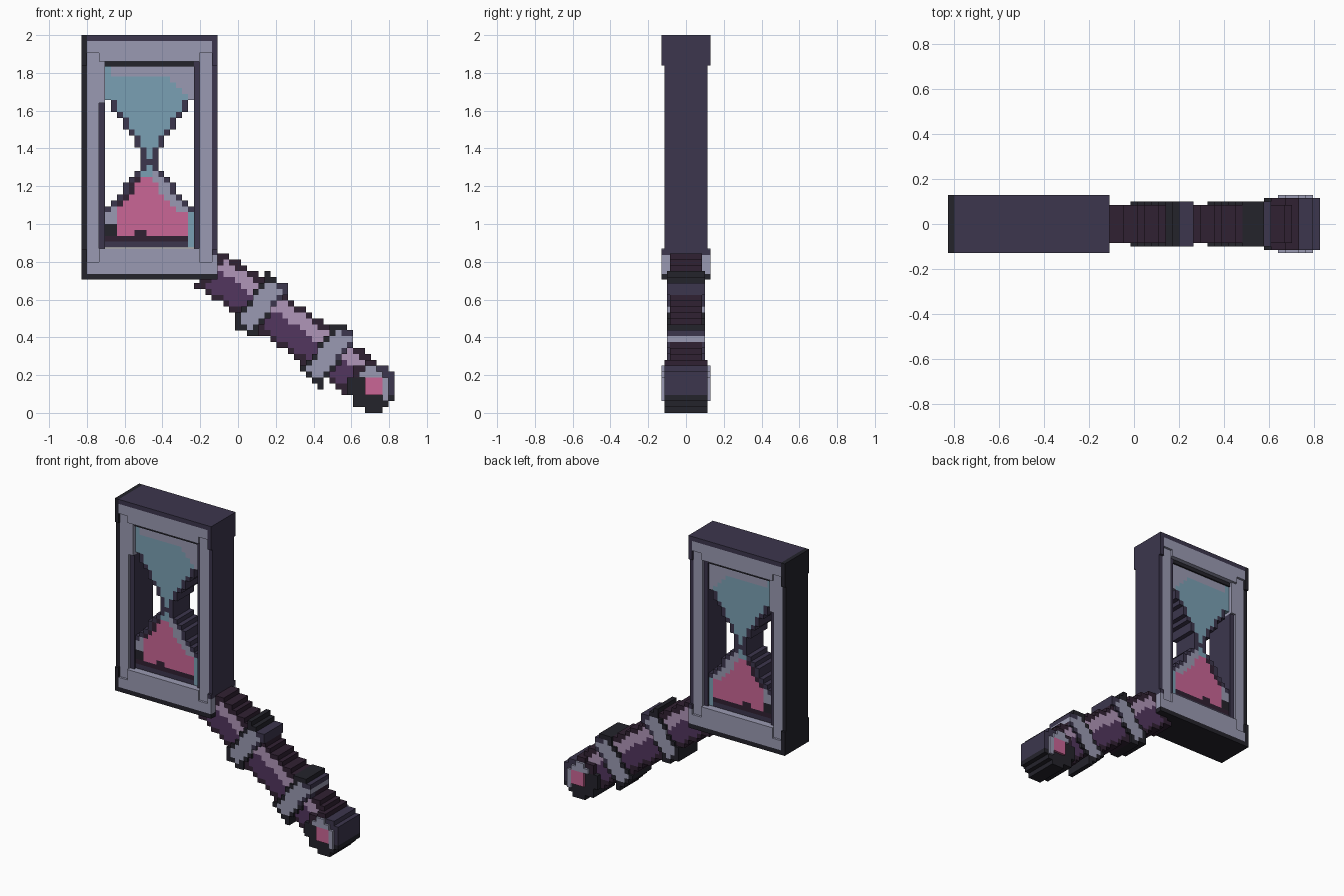
import bpy, bmesh, math

if "Cube" in bpy.data.objects:
    bpy.data.objects.remove(bpy.data.objects["Cube"], do_unlink=True)

U = 0.03125          # pixel size
X0 = -0.828          # left edge of the pixel grid


def lin(c):
    c /= 255
    return c / 12.92 if c <= 0.04045 else ((c + 0.055) / 1.055) ** 2.4


def material(name, rgb):
    m = bpy.data.materials.new(name)
    col = [lin(c) for c in rgb] + [1]
    m.use_nodes = True
    m.diffuse_color = col
    bsdf = m.node_tree.nodes["Principled BSDF"]
    bsdf.inputs["Base Color"].default_value = col
    bsdf.inputs["Roughness"].default_value = 0.9
    return m


MATS = {n: material(n, c) for n, c in {
    "black": (36, 35, 43), "slate": (60, 54, 77), "steel": (154, 154, 178),
    "teal": (122, 160, 180), "pink": (202, 102, 150), "purple": (82, 54, 94),
    "mauve": (176, 150, 184), "maroon": (48, 33, 50)}.items()}


def finish(name, bm, mats):
    me = bpy.data.meshes.new(name)
    bm.to_mesh(me)
    bm.free()
    for m in mats:
        me.materials.append(MATS[m])
    ob = bpy.data.objects.new(name, me)
    bpy.context.collection.objects.link(ob)
    return ob


def boxes(name, mat, *specs):
    """Boxes as (x0, x1, z0, z1, half depth)."""
    bm = bmesh.new()
    for x0, x1, z0, z1, d in specs:
        vs = bmesh.ops.create_cube(bm, size=1)["verts"]
        bmesh.ops.scale(bm, vec=(x1 - x0, 2 * d, z1 - z0), verts=vs)
        bmesh.ops.translate(bm, vec=((x0 + x1) / 2, 0, (z0 + z1) / 2), verts=vs)
    return finish(name, bm, [mat])


def pixel_part(name, rule, d, irange, krange):
    """Extrude the grid cells for which rule(i, k) gives a colour."""
    cells = {(i, k): rule(i, k) for i in irange for k in krange}
    cells = {c: m for c, m in cells.items() if m}
    mats = sorted(set(cells.values()))
    bm = bmesh.new()

    def quad(pts, m):
        f = bm.faces.new([bm.verts.new((X0 + i * U, y, k * U)) for i, y, k in pts])
        f.material_index = mats.index(m)

    for (i, k), m in cells.items():
        ring = [(i, k), (i + 1, k), (i + 1, k + 1), (i, k + 1)]
        quad([(a, -d, b) for a, b in ring], m)
        quad([(a, d, b) for a, b in reversed(ring)], m)
        for n, step in enumerate([(0, -1), (1, 0), (0, 1), (-1, 0)]):
            if (i + step[0], k + step[1]) not in cells:
                (a, b), (e, f) = ring[n], ring[(n + 1) % 4]
                quad([(a, d, b), (e, d, f), (e, -d, f), (a, -d, b)], m)
    bmesh.ops.remove_doubles(bm, verts=bm.verts[:], dist=1e-5)
    bmesh.ops.recalc_face_normals(bm, faces=bm.faces[:])
    return finish(name, bm, mats)


# Frame: outer edges, thicker at the ends than along the middle
E, M = 0.13, 0.115
L0, L1, L2, L3 = -0.828, -0.80, -0.735, -0.703
R0, R1, R2, R3 = -0.109, -0.137, -0.205, -0.234
boxes("frame_left_edge", "black", (L0, L1, 0.705, 0.865, E), (L0, L1, 0.865, 1.84, M),
      (L0, L1, 1.84, 2.0, E))
boxes("frame_right_edge", "slate", (R1, R0, 0.835, 0.865, E), (R1, R0, 0.865, 1.84, M),
      (R1, R0, 1.84, 2.0, E))
boxes("frame_top_edge", "slate", (L1, R1, 1.97, 2.0, E))
boxes("frame_bottom_edge", "black", (L1, R0, 0.705, 0.735, E))

# Frame: light bars and posts
boxes("frame_top_bar", "steel", (L1, R1, 1.905, 1.97, E), (L2, R2, 1.86, 1.905, E))
boxes("frame_bottom_bar", "steel", (L1, R0, 0.735, 0.80, E), (L2, R2, 0.80, 0.87, E),
      (R1, R0, 0.80, 0.835, E))
boxes("frame_posts", "steel", (L1, L2, 0.80, 1.905, M), (R2, R1, 0.80, 1.905, M))

# Frame: inner lining
boxes("lining_left", "slate", (L2, L3, 0.87, 1.64, 0.10))
boxes("lining_left_upper", "steel", (L2, L3, 1.64, 1.86, 0.115))
boxes("lining_right", "slate", (R3, R2, 0.87, 1.86, 0.10))
boxes("lining_top", "black", (L3, R3, 1.835, 1.86, 0.10))


# Hourglass: two stepped bulbs, with sand in the lower one
def hourglass(i, k):
    d = abs(i - 11)
    slope = 1 + (k - 43) * 0.62 if k > 42 else 1 + (42 - k) * 0.75
    half = min(7, int(slope + 0.05))
    if d > half:
        return None
    if k == 42 or (d == half and 34 <= k <= 52):
        return "slate"
    if k > 42:
        top = 56 - max(0, i - 14) + (2 if i == 4 else 0)
        return "steel" if k > top else "teal"
    if k >= 34:
        if k >= 40:
            return "teal" if i <= 11 else "steel"
        if i > 11:
            return "pink" if d <= half - 3 else "steel"
        return "pink" if d <= half - 2 else ("steel" if k == 34 else "maroon")
    if i == 18:
        return "teal"
    if k == 28:
        return "slate"
    if k == 29 or (k == 30 and i in (9, 10)):
        return "maroon"
    if i <= 5:
        return "steel" if k >= 32 else "black"
    return "pink"


pixel_part("hourglass", hourglass, 0.09, range(4, 19), range(28, 59))


# Handle: distance along and across its slanted axis, from the first ring
def axis(i, k):
    x, z = X0 + (i + 0.5) * U - 0.12, (k + 0.5) * U - 0.57
    return x * 0.81 - z * 0.585, x * 0.585 + z * 0.81


def grip(i, k):
    t, s = axis(i, k)
    if not -0.335 < t < 0.68 or abs(s) > 0.118:
        return None
    if abs(s) > 0.088 or t < -0.30:
        return "maroon"
    return "mauve" if s > 0.02 else "purple"


def ring_rule(centre):
    def rule(i, k):
        t, s = axis(i, k)
        t -= centre
        if abs(t) > 0.068 or abs(s) > 0.165:
            return None
        if abs(t) < 0.046 and abs(s) < 0.138:
            return "steel"
        return "slate" if t > 0 and s > 0 else "black"
    return rule


HI, HK = range(18, 53), range(0, 28)
pixel_part("handle_grip", grip, 0.085, HI, HK)
for label, centre in (("upper", 0.0), ("lower", 0.444)):
    pixel_part("handle_ring_" + label, ring_rule(centre), 0.10, HI, HK)


# Pommel with an inlaid gem and its setting
def pommel(i, k):
    x, z = X0 + (i + 0.5) * U - 0.71, (k + 0.5) * U - 0.14
    if math.hypot(x, z) > 0.131:
        return None
    return "slate" if x > 0.03 and z > -0.06 else ("maroon" if z > 0.04 else "black")


def gem(i, k):
    if 48 <= i <= 50 and 3 <= k <= 5:
        return "pink"
    if (i == 51 and 2 <= k <= 5) or (k == 6 and 47 <= i <= 50) or (k == 7 and 48 <= i <= 49):
        return "steel"
    return None


pixel_part("pommel", pommel, 0.115, HI, HK)
pixel_part("pommel_gem", gem, 0.13, HI, HK)
